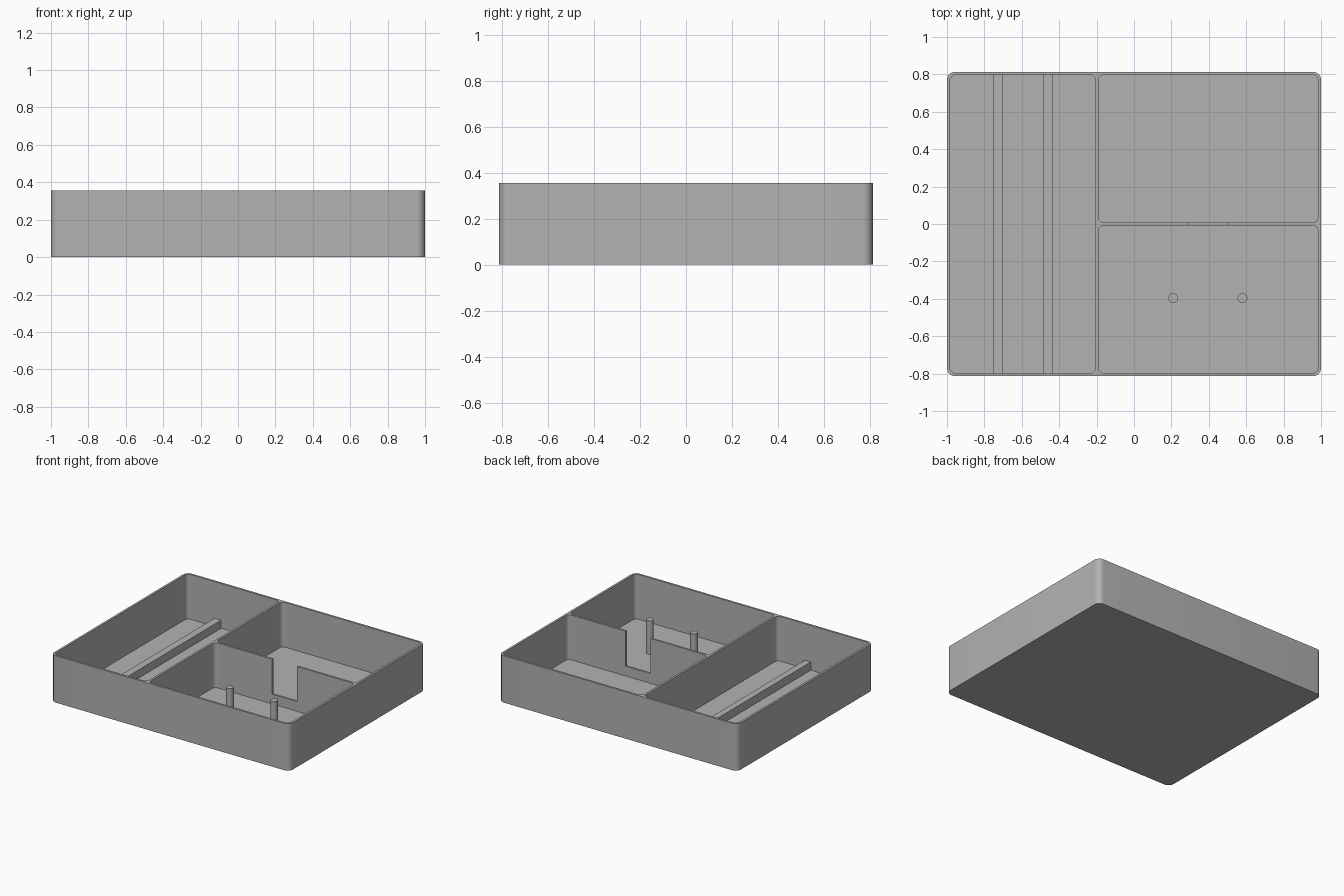
import bpy, bmesh, math

if "Cube" in bpy.data.objects:
    bpy.data.objects.remove(bpy.data.objects["Cube"], do_unlink=True)

# Single plain material
grey = bpy.data.materials.new("plain grey")
grey.use_nodes = True
COLOR = (0.45, 0.45, 0.45, 1)
grey.diffuse_color = COLOR
grey.node_tree.nodes["Principled BSDF"].inputs["Base Color"].default_value = COLOR

HEIGHT, FLOOR, WALL = 0.355, 0.016, 0.016
HALF_X, HALF_Y = 1.0, 0.814
IN_X, IN_Y = HALF_X - WALL, HALF_Y - WALL


def block(name, x0, x1, y0, y1, z0, z1, radius=0):
    """Upright box, with rounded vertical corners if a radius is given."""
    bm = bmesh.new()
    bmesh.ops.create_cube(bm, size=1)
    for v in bm.verts:
        v.co.x = x1 if v.co.x > 0 else x0
        v.co.y = y1 if v.co.y > 0 else y0
        v.co.z = z1 if v.co.z > 0 else z0
    if radius:
        upright = [e for e in bm.edges
                   if abs(e.verts[0].co.z - e.verts[1].co.z) > 0.001]
        bmesh.ops.bevel(bm, geom=upright, offset=radius, segments=8,
                        profile=0.5, affect='EDGES')
    return finish(name, bm)


def finish(name, bm):
    mesh = bpy.data.meshes.new(name)
    bm.to_mesh(mesh)
    bm.free()
    mesh.materials.append(grey)
    obj = bpy.data.objects.new(name, mesh)
    bpy.context.collection.objects.link(obj)
    return obj


def smooth(obj):
    bpy.ops.object.select_all(action='DESELECT')
    obj.select_set(True)
    bpy.context.view_layer.objects.active = obj
    bpy.ops.object.shade_smooth_by_angle(angle=math.radians(30))


# Tray body with three rounded pockets and a notch in the cross partition
tray = block("tray", -HALF_X, HALF_X, -HALF_Y, HALF_Y, 0, HEIGHT, 0.045)
cutters = [
    block("long_pocket", -IN_X, -0.206, -IN_Y, IN_Y, FLOOR, 0.5, 0.03),
    block("back_pocket", -0.19, IN_X, 0.008, IN_Y, FLOOR, 0.5, 0.03),
    block("front_pocket", -0.19, IN_X, -IN_Y, -0.008, FLOOR, 0.5, 0.03),
    block("partition_notch", 0.29, 0.50, -0.03, 0.03, 0.09, 0.5),
]
for cutter in cutters:
    cutter.hide_render = True
    mod = tray.modifiers.new(cutter.name, 'BOOLEAN')
    mod.operation = 'DIFFERENCE'
    mod.solver = 'EXACT'
    mod.object = cutter
bpy.context.view_layer.update()
carved = bpy.data.meshes.new_from_object(
    tray.evaluated_get(bpy.context.evaluated_depsgraph_get()))
tray.modifiers.clear()
tray.data = carved
for cutter in cutters:
    bpy.data.objects.remove(cutter, do_unlink=True)
smooth(tray)

# Two low ribs along the long pocket
for side, x0, x1 in (("right", -0.755, -0.70), ("left", -0.487, -0.437)):
    block(side + "_rib", x0, x1, -IN_Y, IN_Y, FLOOR - 0.005, 0.078)

# Two round pegs in the front pocket
for side, x in (("right", 0.21), ("left", 0.58)):
    bm = bmesh.new()
    bmesh.ops.create_cone(bm, cap_ends=True, segments=32, radius1=0.026,
                          radius2=0.026, depth=0.26)
    bmesh.ops.translate(bm, verts=bm.verts, vec=(x, -0.396, 0.14))
    smooth(finish(side + "_peg", bm))
